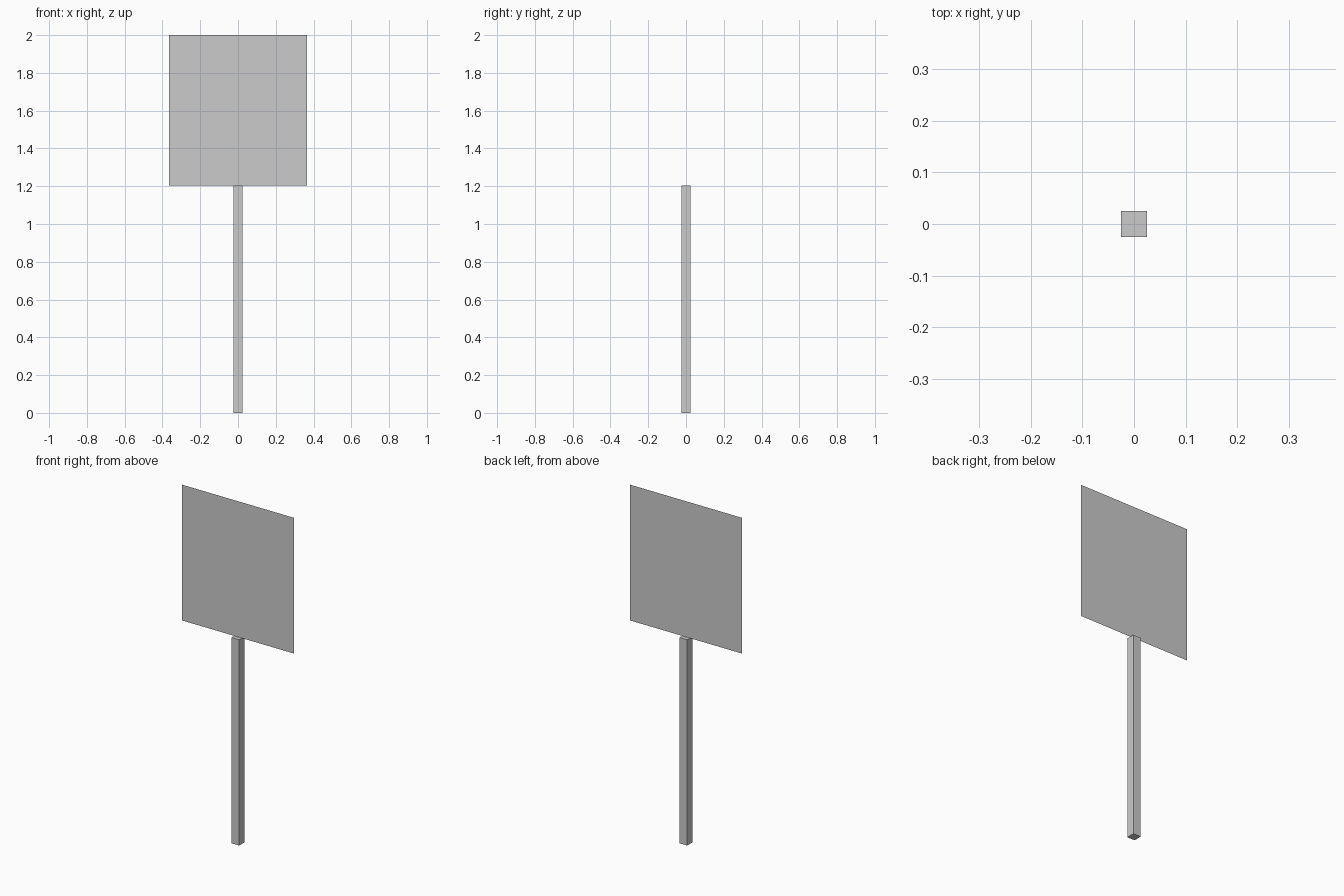
import bpy
from math import pi

if "Cube" in bpy.data.objects:
    bpy.data.objects.remove(bpy.data.objects["Cube"])

JOIN_Z = 1.205   # top of post, bottom of panel
TOP_Z = 2.0
PANEL_W = 0.728
POST_W = 0.05


def finish(name, scale):
    obj = bpy.context.object
    obj.name = name
    obj.scale = scale
    bpy.ops.object.transform_apply(location=False, rotation=True, scale=True)
    return obj


# Square post standing on the ground
bpy.ops.mesh.primitive_cube_add(size=1, location=(0, 0, JOIN_Z / 2))
finish("post", (POST_W, POST_W, JOIN_Z))

# Paper-thin sign panel, a single upright sheet facing the front
bpy.ops.mesh.primitive_plane_add(size=1, location=(0, 0, (JOIN_Z + TOP_Z) / 2),
                                 rotation=(pi / 2, 0, 0))
finish("sign_panel", (PANEL_W, TOP_Z - JOIN_Z, 1))
